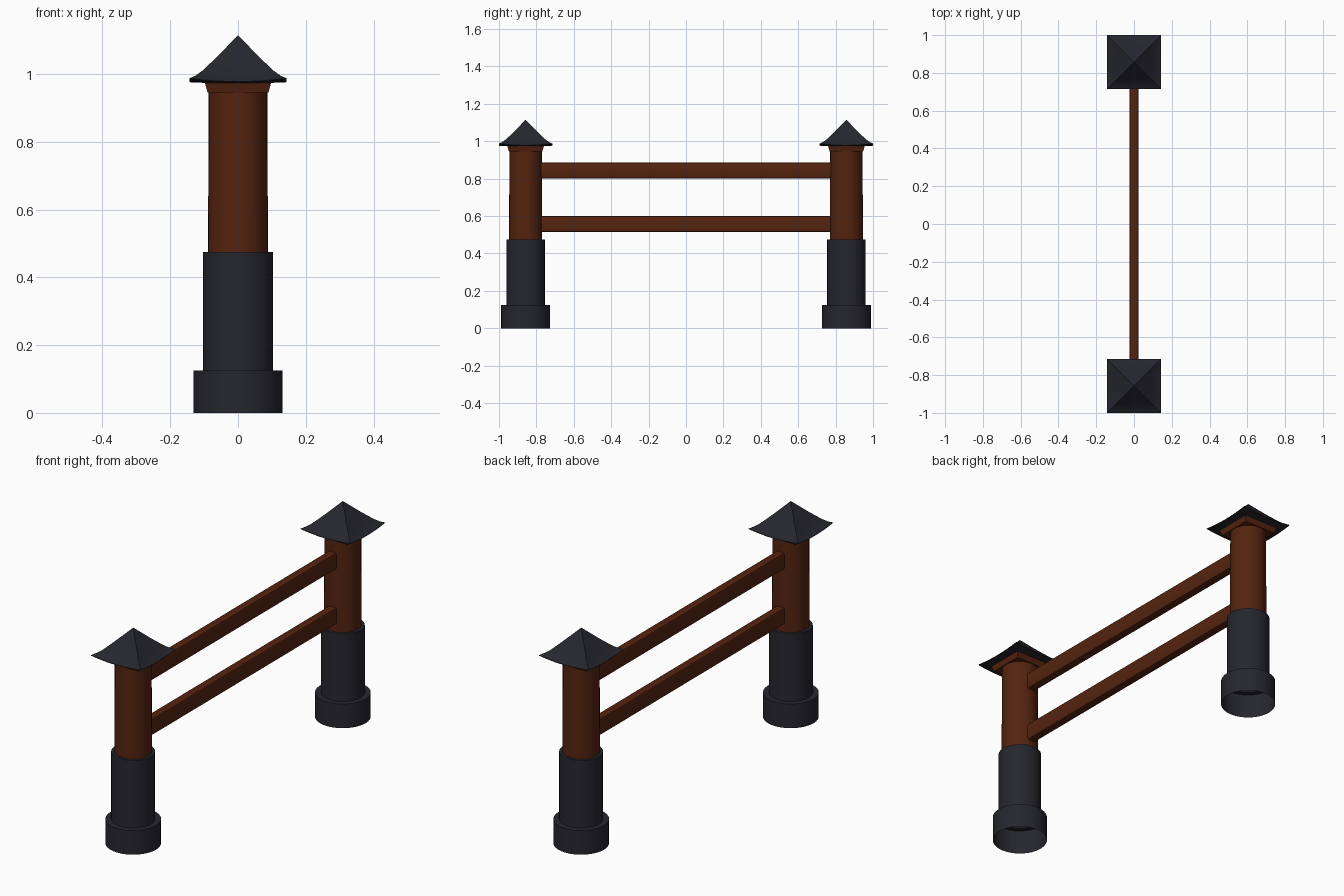
import bpy, bmesh, math

if "Cube" in bpy.data.objects:
    bpy.data.objects.remove(bpy.data.objects["Cube"])

POST_Y = 0.8575


def material(name, rgb):
    m = bpy.data.materials.new(name)
    m.diffuse_color = (*rgb, 1)
    m.use_nodes = True
    m.node_tree.nodes["Principled BSDF"].inputs["Base Color"].default_value = m.diffuse_color
    return m


slate = material("dark slate", (0.019, 0.019, 0.028))
wood = material("red brown wood", (0.09, 0.017, 0.005))


def finish(bm, name, mat, y=0.0):
    bmesh.ops.recalc_face_normals(bm, faces=bm.faces)
    me = bpy.data.meshes.new(name)
    bm.to_mesh(me)
    bm.free()
    me.materials.append(mat)
    me.shade_smooth()
    me.set_sharp_from_angle(angle=math.radians(30))
    ob = bpy.data.objects.new(name, me)
    ob.location.y = y
    bpy.context.collection.objects.link(ob)
    return ob


def skin(bm, rings):
    """Bridge consecutive closed rings of points with quads."""
    rows = [[bm.verts.new(p) for p in r] for r in rings]
    n = len(rows[0])
    for a, b in zip(rows, rows[1:]):
        for i in range(n):
            j = (i + 1) % n
            bm.faces.new((a[i], a[j], b[j], b[i]))
    return rows


def lathe(name, profile, mat, y, n=32):
    bm = bmesh.new()
    skin(bm, [[(r * math.cos(2 * math.pi * i / n), r * math.sin(2 * math.pi * i / n), z)
               for i in range(n)] for r, z in profile])
    return finish(bm, name, mat, y)


def square_ring(h, z, lift=0.0, n=8):
    """Square outline of half width h, corners raised by lift above the side middles."""
    pts = []
    for k in range(4):
        a = k * math.pi / 2
        c, s = round(math.cos(a)), round(math.sin(a))
        for i in range(n):
            t = -1 + 2 * i / n
            pts.append((h * (c - s * t), h * (s + c * t), z + lift * t * t))
    return pts


def roof(y):
    bm = bmesh.new()
    # half width, height at the side middle, corner lift: curved slope, eave, underside
    prof = [(0.097, 0.974, 0), (0.1425, 0.976, 0.010), (0.1425, 0.978, 0.010),
            (0.126, 0.986, 0.009), (0.105, 1.003, 0.007), (0.085, 1.024, 0.005),
            (0.06, 1.051, 0.002), (0.03, 1.083, 0.001)]
    rows = skin(bm, [square_ring(*p) for p in prof])
    tip = bm.verts.new((0, 0, 1.115))
    top = rows[-1]
    for i in range(len(top)):
        bm.faces.new((top[i], top[(i + 1) % len(top)], tip))
    finish(bm, "roof_cap", slate, y)


def collar(y):
    bm = bmesh.new()
    rows = skin(bm, [square_ring(0.09, 0.946, n=1), square_ring(0.098, 0.976, n=1)])
    for r in rows:
        bm.faces.new(r)
    finish(bm, "roof_collar", wood, y)


# The two posts: stepped footing (open below), timber shaft, flared collar, roof
for y in (-POST_Y, POST_Y):
    lathe("footing", [(0.131, 0), (0.131, 0.125), (0.103, 0.125),
                      (0.103, 0.475), (0.088, 0.475)], slate, y)
    lathe("post", [(0.0885, 0.47), (0.0865, 0.96)], wood, y)
    collar(y)
    roof(y)

# Two softened rails running between the posts
for name, z in (("lower_rail", 0.5575), ("upper_rail", 0.8425)):
    bm = bmesh.new()
    bmesh.ops.create_cube(bm, size=1)
    bmesh.ops.scale(bm, vec=(0.046, 2 * POST_Y - 0.1, 0.086), verts=bm.verts)
    long_edges = [e for e in bm.edges
                  if abs(e.verts[0].co.y - e.verts[1].co.y) > 0.5]
    bmesh.ops.bevel(bm, geom=long_edges, offset=0.009, segments=2,
                    profile=0.5, affect='EDGES')
    finish(bm, name, wood).location.z = z
